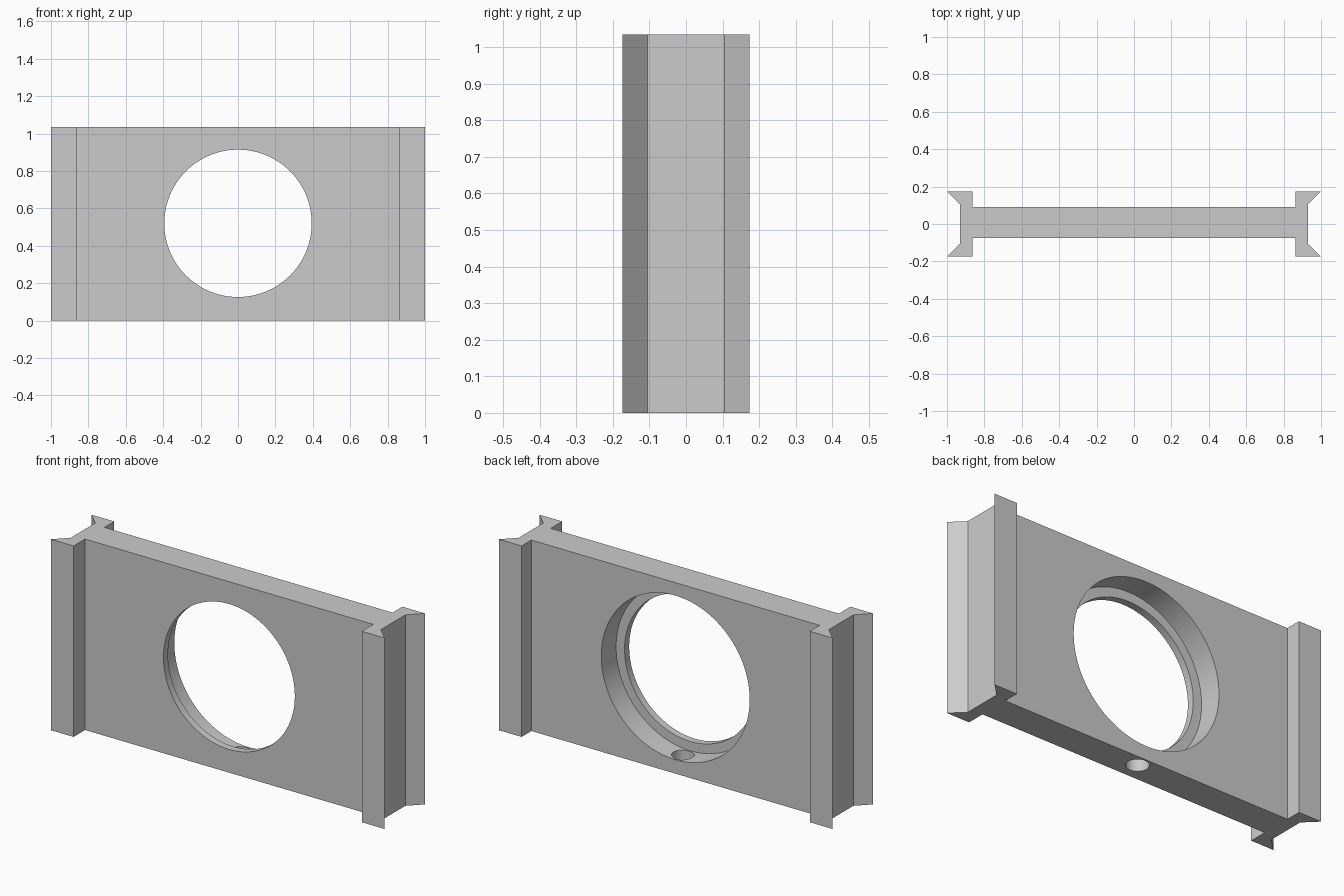
import bpy, bmesh, math
from mathutils import Matrix

cube = bpy.data.objects.get("Cube")
if cube:
    bpy.data.objects.remove(cube, do_unlink=True)

HEIGHT = 1.035
HOLE_Z = 0.52

grey = bpy.data.materials.new("light_grey")
grey.use_nodes = True
colour = (0.6, 0.6, 0.6, 1)
grey.diffuse_color = colour
grey.node_tree.nodes["Principled BSDF"].inputs["Base Color"].default_value = colour


def add_object(name, bm):
    mesh = bpy.data.meshes.new(name)
    bmesh.ops.recalc_face_normals(bm, faces=bm.faces)
    bm.to_mesh(mesh)
    bm.free()
    mesh.materials.append(grey)
    obj = bpy.data.objects.new(name, mesh)
    bpy.context.collection.objects.link(obj)
    return obj


def cut_cylinder(body, radius, start, length, axis):
    """Bore a round hole from start along the Y or Z axis."""
    bm = bmesh.new()
    centre = Matrix.Translation((0, 0, length / 2))
    turn = Matrix.Rotation(-math.pi / 2, 4, 'X') if axis == 'Y' else Matrix()
    bmesh.ops.create_cone(bm, cap_ends=True, segments=96, radius1=radius, radius2=radius,
                          depth=length, matrix=Matrix.Translation(start) @ turn @ centre)
    cutter = add_object("hole_cutter", bm)
    cutter.hide_render = True
    mod = body.modifiers.new("bore", 'BOOLEAN')
    mod.operation = 'DIFFERENCE'
    mod.solver = 'EXACT'
    mod.object = cutter
    bpy.context.view_layer.objects.active = body
    bpy.ops.object.modifier_apply(modifier=mod.name)
    bpy.data.objects.remove(cutter, do_unlink=True)


# Plate with grooved end flanges: half outline mirrored, then extruded upward
half = [(0.864, -0.076), (0.864, -0.174), (1, -0.174), (0.93, -0.105),
        (0.93, 0.105), (1, 0.174), (0.864, 0.174), (0.864, 0.09)]
outline = half + [(-x, y) for x, y in reversed(half)]
bm = bmesh.new()
base = bm.faces.new([bm.verts.new((x, y, 0)) for x, y in outline])
top = bmesh.ops.extrude_face_region(bm, geom=[base])
bmesh.ops.translate(bm, vec=(0, 0, HEIGHT),
                    verts=[v for v in top["geom"] if isinstance(v, bmesh.types.BMVert)])
plate = add_object("flanged_plate", bm)

# Through hole, wider recess from the back, and small drain hole in the underside
cut_cylinder(plate, 0.394, (0, -0.3, HOLE_Z), 0.6, 'Y')
cut_cylinder(plate, 0.445, (0, -0.037, HOLE_Z), 0.4, 'Y')
cut_cylinder(plate, 0.056, (0, 0.025, -0.1), 0.4, 'Z')

# Smooth bores with sharp edges
bpy.ops.object.select_all(action='DESELECT')
plate.select_set(True)
bpy.context.view_layer.objects.active = plate
bpy.ops.object.shade_smooth_by_angle(angle=math.radians(30))
